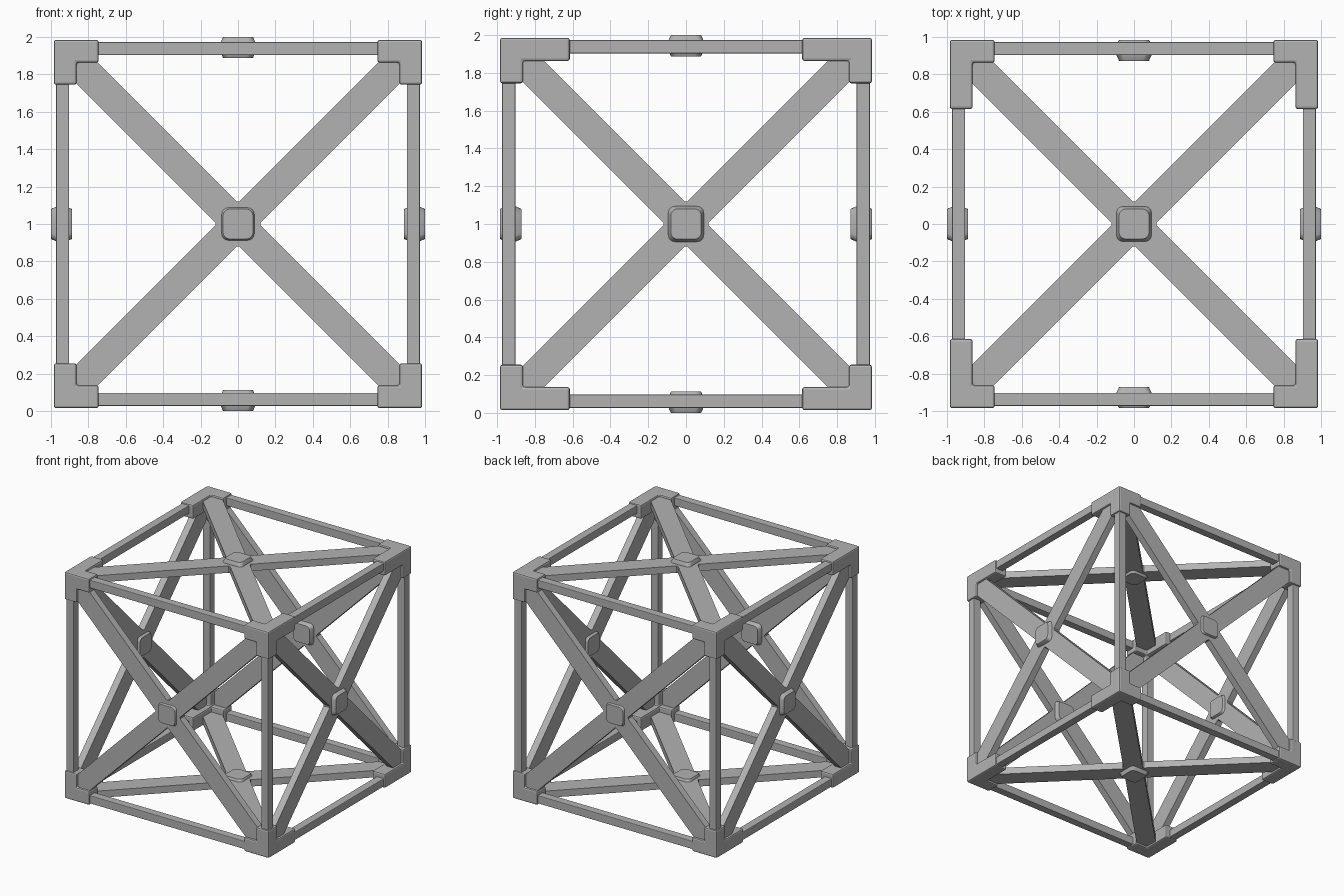
import bpy, bmesh, math
from itertools import product
from mathutils import Matrix, Vector

default = bpy.data.objects.get("Cube")
if default:
    bpy.data.objects.remove(default)

gray = bpy.data.materials.new("frame_gray")
gray.use_nodes = True
COLOR = (0.45, 0.45, 0.45, 1)
gray.diffuse_color = COLOR
gray.node_tree.nodes["Principled BSDF"].inputs["Base Color"].default_value = COLOR

CENTER = Vector((0, 0, 1))
RAIL = 0.938          # distance of the bars from the middle
OUTER = 0.985         # outside of the corner brackets
ARM = 0.122           # bracket thickness
REACH = (0.24, 0.37, 0.24)   # bracket arm length along x, y, z


def finish(bm, name, bevel=0.0):
    bmesh.ops.recalc_face_normals(bm, faces=bm.faces)
    mesh = bpy.data.meshes.new(name)
    bm.to_mesh(mesh)
    bm.free()
    mesh.materials.append(gray)
    obj = bpy.data.objects.new(name, mesh)
    bpy.context.collection.objects.link(obj)
    if bevel:
        mod = obj.modifiers.new("soft_edges", "BEVEL")
        mod.width = bevel
        mod.segments = 2
        mod.limit_method = "ANGLE"
    return obj


def add_box(bm, center, size, turn=Matrix()):
    matrix = Matrix.Translation(center) @ turn @ Matrix.Diagonal((*size, 1))
    bmesh.ops.create_cube(bm, size=1, matrix=matrix)


# Edge bars, four along each axis
for axis, label in enumerate(("side", "depth", "upright")):
    for a, b in product((-1, 1), repeat=2):
        bm = bmesh.new()
        pos = [a * RAIL, b * RAIL]
        pos.insert(axis, 0)
        size = [0.07] * 3
        size[axis] = 1.8
        add_box(bm, CENTER + Vector(pos), size)
        finish(bm, label + "_edge_bar", 0.005)

# Corner brackets, three arms joined into one solid
for signs in product((-1, 1), repeat=3):
    bm = bmesh.new()
    inner = OUTER - ARM
    cells = [((inner,) * 3, (OUTER,) * 3)]
    verts = {}

    def corner(p):
        key = tuple(round(v, 4) for v in p)
        if key not in verts:
            verts[key] = bm.verts.new(CENTER + Vector(s * v for s, v in zip(signs, p)))
        return verts[key]

    for axis in range(3):
        lo, hi = [inner] * 3, [OUTER] * 3
        lo[axis], hi[axis] = OUTER - REACH[axis], inner
        cells.append((tuple(lo), tuple(hi)))
    for index, (lo, hi) in enumerate(cells):
        for axis in range(3):
            u, v = (axis + 1) % 3, (axis + 2) % 3
            for end in (lo, hi):
                # Skip the walls shared by the arms and the block
                if (index == 0 and end is lo) or (index == axis + 1 and end is hi):
                    continue
                ring = []
                for cu, cv in ((lo, lo), (hi, lo), (hi, hi), (lo, hi)):
                    p = [0] * 3
                    p[axis], p[u], p[v] = end[axis], cu[u], cv[v]
                    ring.append(corner(p))
                bm.faces.new(ring)
    bmesh.ops.recalc_face_normals(bm, faces=bm.faces)
    bmesh.ops.dissolve_limit(bm, angle_limit=0.02, verts=bm.verts, edges=bm.edges)
    finish(bm, "corner_bracket", 0.012)


def knob(bm, matrix):
    # Rounded square pad, chamfered towards both flat ends
    rings = []
    for half, height in ((0.08, -0.056), (0.094, -0.025), (0.094, 0.025), (0.08, 0.056)):
        radius = 0.035
        ring = []
        for quarter in range(4):
            mid = math.radians(45 + 90 * quarter)
            for step in range(5):
                ang = mid + math.radians(-45 + 22.5 * step)
                offset = (half - radius) * math.sqrt(2)
                ring.append(bm.verts.new(matrix @ Vector((
                    offset * math.cos(mid) + radius * math.cos(ang),
                    offset * math.sin(mid) + radius * math.sin(ang), height))))
        rings.append(ring)
    for low, high in zip(rings, rings[1:]):
        for i in range(len(low)):
            j = (i + 1) % len(low)
            bm.faces.new((low[i], low[j], high[j], high[i]))
    bm.faces.new(rings[0][::-1])
    bm.faces.new(rings[-1])


# Cross braces with a hub and a knob on each of the six faces
FACES = {
    "top": (0, 0, 1), "bottom": (0, 0, -1), "front": (0, -1, 0),
    "back": (0, 1, 0), "left": (1, 0, 0), "right": (-1, 0, 0),
}
for name, direction in FACES.items():
    normal = Vector(direction)
    turn = normal.to_track_quat("Z", "Y").to_matrix().to_4x4()
    place = CENTER + normal * RAIL
    bm = bmesh.new()
    for angle in (45, -45):
        spin = Matrix.Rotation(math.radians(angle), 4, "Z")
        add_box(bm, place, (2.5, 0.16, 0.06), turn @ spin)
    add_box(bm, place, (0.24, 0.24, 0.058), turn)
    finish(bm, name + "_cross_brace")

    bm = bmesh.new()
    distance = 0.928 if direction[1] else 0.944
    knob(bm, Matrix.Translation(CENTER + normal * distance) @ turn)
    pad = finish(bm, name + "_center_knob")
    bpy.ops.object.select_all(action="DESELECT")
    pad.select_set(True)
    bpy.context.view_layer.objects.active = pad
    bpy.ops.object.shade_smooth_by_angle(angle=math.radians(25))
